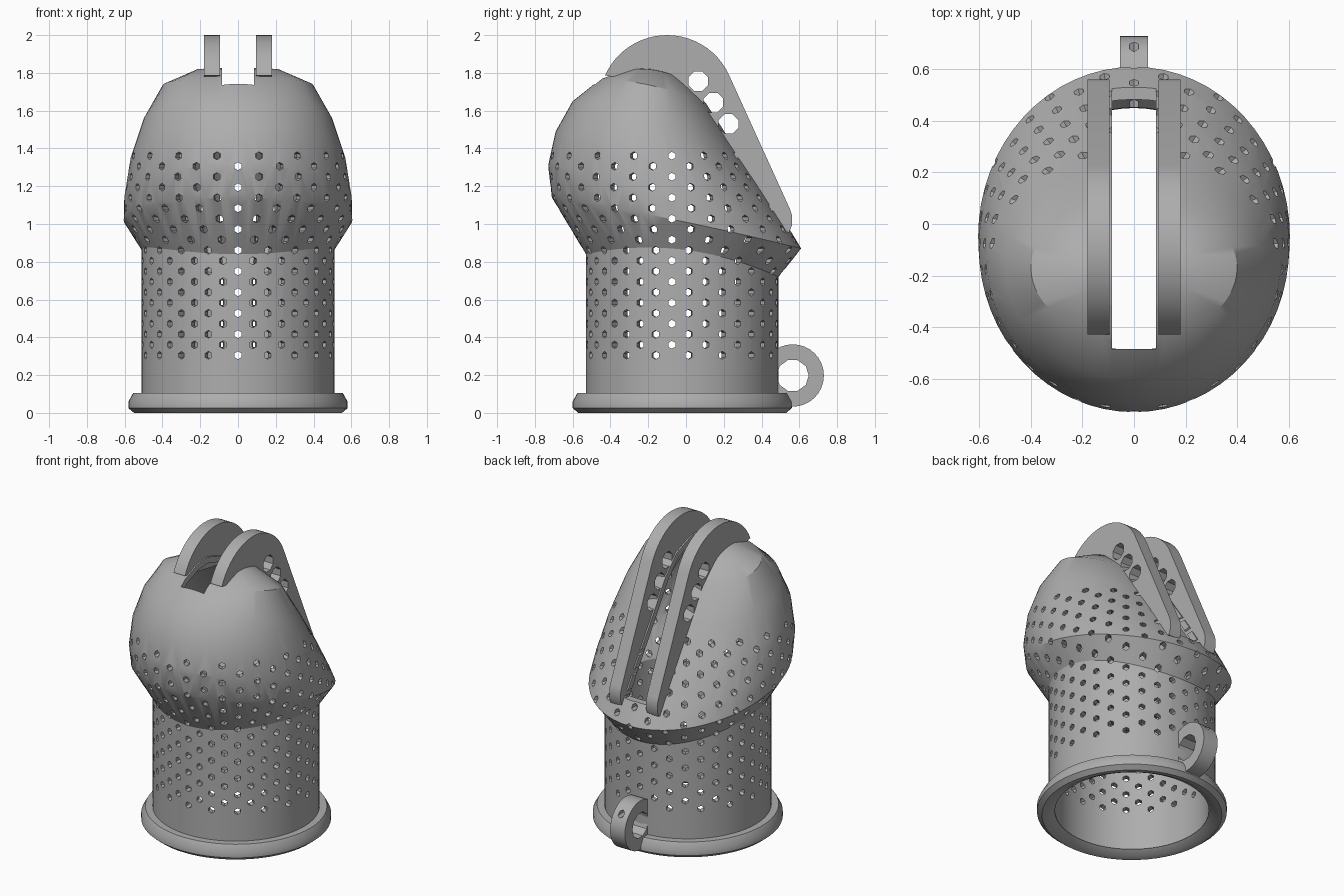
import bpy, bmesh, math
from math import sin, cos, pi, radians
from mathutils import Matrix, Vector

if "Cube" in bpy.data.objects:
    bpy.data.objects.remove(bpy.data.objects["Cube"])

grey = bpy.data.materials.new("plain grey")
grey.use_nodes = True
COLOUR = (0.42, 0.42, 0.42, 1)
grey.diffuse_color = COLOUR
grey.node_tree.nodes["Principled BSDF"].inputs["Base Color"].default_value = COLOUR

SEG = 64
TUBE_Y = -0.02


def finish(name, bm):
    bmesh.ops.recalc_face_normals(bm, faces=bm.faces)
    mesh = bpy.data.meshes.new(name)
    bm.to_mesh(mesh)
    bm.free()
    mesh.materials.append(grey)
    obj = bpy.data.objects.new(name, mesh)
    bpy.context.collection.objects.link(obj)
    return obj


def bridge(bm, loops, closed=False):
    count = len(loops[0])
    pairs = list(zip(loops, loops[1:]))
    if closed:
        pairs.append((loops[-1], loops[0]))
    for a, b in pairs:
        for i in range(count):
            j = (i + 1) % count
            bm.faces.new((a[i], a[j], b[j], b[i]))


def extrude_x(name, outline, x0, x1):
    """Solid from a (y, z) outline, between two x positions."""
    bm = bmesh.new()
    loops = [[bm.verts.new((x, y, z)) for y, z in outline] for x in (x0, x1)]
    bridge(bm, loops)
    for loop in loops:
        bm.faces.new(loop)
    return finish(name, bm)


def circle(cy, cz, r, n, start=0.0):
    return [(cy + r * cos(start + 2 * pi * i / n), cz + r * sin(start + 2 * pi * i / n))
            for i in range(n)]


def cylinder(bm, radius, depth, sides, matrix):
    bmesh.ops.create_cone(bm, cap_ends=True, segments=sides, radius1=radius,
                          radius2=radius, depth=depth, matrix=matrix)


def cut(obj, cutter):
    mod = obj.modifiers.new("cut", 'BOOLEAN')
    mod.operation = 'DIFFERENCE'
    mod.solver = 'EXACT'
    mod.object = cutter
    cutter.hide_render = True
    cutter.hide_viewport = False
    cutter.display_type = 'WIRE'


# Body rings: front y, front z, back y, back z, side z, half width
rings = [(-.53, z, .49, z, z, .51) for z in (.03, .22, .4, .58)]
rings += [
    (-.53, .84, .49, .72, .865, .51),
    (-.71, 1.14, .61, .87, 1.02, .605),
    (-.73, 1.31, .55, .97, 1.14, .602),
    (-.69, 1.49, .41, 1.19, 1.34, .57),
    (-.60, 1.65, .26, 1.41, 1.55, .50),
    (-.45, 1.77, .11, 1.64, 1.73, .40),
    (-.33, 1.815, -.01, 1.765, 1.815, .22),
    (-.25, 1.825, -.13, 1.805, 1.825, .08),
]
bm = bmesh.new()
loops = []
for yf, zf, yb, zb, zm, w in rings:
    loop = []
    for i in range(SEG):
        a = 2 * pi * i / SEG
        s = sin(a)
        z = zm + (zb - zf) / 2 * s + ((zf + zb) / 2 - zm) * s * s
        loop.append(bm.verts.new((w * cos(a), (yf + yb) / 2 + (yb - yf) / 2 * s, z)))
    loops.append(loop)
bridge(bm, loops)
bm.faces.new(loops[-1])
body = finish("perforated_body", bm)
shell = body.modifiers.new("shell", 'SOLIDIFY')
shell.thickness = 0.04
shell.offset = -1

# Base flange, turned from a profile
profile = [(.475, .03), (.515, .005), (.55, 0), (.58, .025), (.58, .06), (.555, .105), (.475, .105)]
bm = bmesh.new()
loops = [[bm.verts.new((r * cos(2 * pi * i / SEG), TUBE_Y + r * sin(2 * pi * i / SEG), z))
          for i in range(SEG)] for r, z in profile]
bridge(bm, loops, closed=True)
flange = finish("base_flange", bm)

# Hanging ring at the back
lug = extrude_x("back_ring", circle(.565, .198, .165, 32), -.055, .055)

# Paired fins over the top, mirrored across x
arc = [(-.1 + .36 * cos(radians(a)), 1.64 + .36 * sin(radians(a))) for a in range(156, 20, -6)]
fin_outline = arc + [(.55, 1.08), (.56, 1.05), (.56, .99), (.545, .955), (.48, .97),
                     (.04, 1.64), (-.1, 1.73), (-.3, 1.765)]
fins = [extrude_x(side + "_fin", fin_outline, k * .095, k * .18)
        for side, k in (("left", 1), ("right", -1))]

# Cutters: staggered radial holes
bm = bmesh.new()
for row in range(20):
    for col in range(18):
        a = radians(20 * col + 10 * (row % 2) - 90)
        d = Vector((cos(a), sin(a), 0))
        place = Matrix.Translation(d * .6 + Vector((0, -.075, .305 + .0556 * row)))
        cylinder(bm, .021, .6, 6, place @ d.to_track_quat('Z', 'Y').to_matrix().to_4x4())
holes = finish("hole_cutter", bm)

# Cutters: top slot, tube bore, ring eye and fin holes
slot = extrude_x("slot_cutter", [(-.485, 1.2), (.3, 1.0), (.53, 1.0), (.53, 2.2), (-.485, 2.2)], -.085, .085)
bm = bmesh.new()
cylinder(bm, .475, 1.0, SEG, Matrix.Translation((0, TUBE_Y, .2)))
bore = finish("bore_cutter", bm)
eye = extrude_x("eye_cutter", circle(.565, .198, .085, 10), -.2, .2)
bm = bmesh.new()
for i in range(3):
    at = Matrix.Translation((0, .065 + .08 * i, 1.755 - .1125 * i))
    cylinder(bm, .056, .8, 8, at @ Matrix.Rotation(pi / 2, 4, 'Y') @ Matrix.Rotation(pi / 8, 4, 'Z'))
fin_holes = finish("fin_hole_cutter", bm)

for obj, cutters in ((body, (slot, holes)), (lug, (eye, bore, holes)),
                     (fins[0], (fin_holes,)), (fins[1], (fin_holes,))):
    for c in cutters:
        cut(obj, c)

# Apply the cuts, drop the cutters, shade
parts = [body, flange, lug] + fins
bpy.context.view_layer.update()
graph = bpy.context.evaluated_depsgraph_get()
baked = [bpy.data.meshes.new_from_object(p.evaluated_get(graph)) for p in parts]
for part, mesh in zip(parts, baked):
    part.modifiers.clear()
    part.data = mesh
for c in (holes, slot, bore, eye, fin_holes):
    bpy.data.objects.remove(c)
bpy.ops.object.select_all(action='DESELECT')
for part in parts:
    part.select_set(True)
bpy.context.view_layer.objects.active = body
bpy.ops.object.shade_smooth_by_angle(angle=radians(30))
